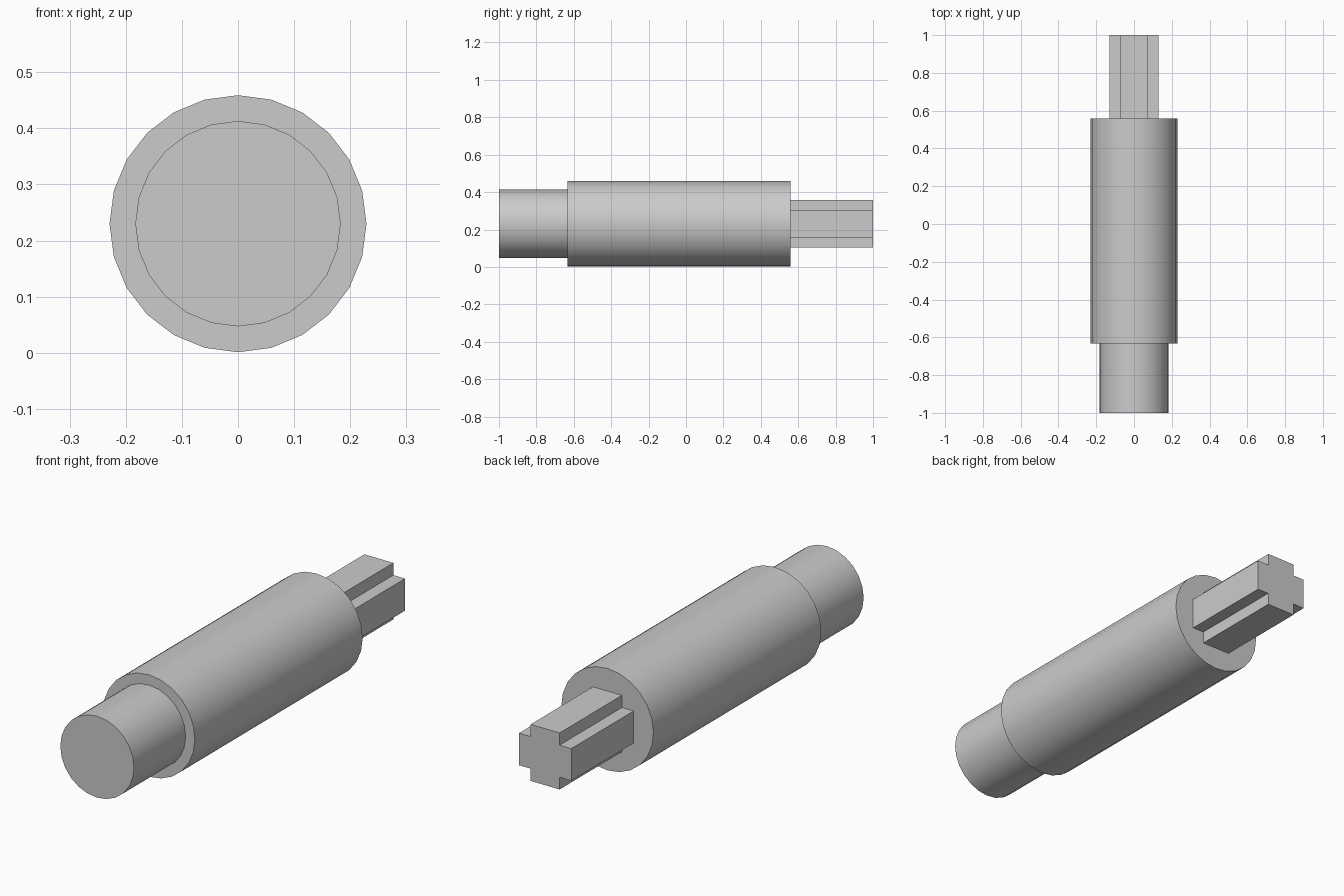
import bpy
import bmesh
import math

cube = bpy.data.objects.get("Cube")
if cube:
    bpy.data.objects.remove(cube, do_unlink=True)

AXIS_Z = 0.23

metal = bpy.data.materials.new("plain grey")
metal.use_nodes = True
metal.diffuse_color = (0.6, 0.6, 0.6, 1)
metal.node_tree.nodes["Principled BSDF"].inputs["Base Color"].default_value = (0.6, 0.6, 0.6, 1)


def circle(radius, sides=24):
    return [(radius * math.cos(math.tau * i / sides),
             radius * math.sin(math.tau * i / sides)) for i in range(sides)]


def cross(wide, tall, arm):
    """Plus-shaped outline, one quarter turned through all four."""
    return [(wide, -arm), (wide, arm), (arm, arm), (arm, tall),
            (-arm, tall), (-arm, arm), (-wide, arm), (-wide, -arm),
            (-arm, -arm), (-arm, -tall), (arm, -tall), (arm, -arm)]


def extrude_along_y(name, outline, y0, y1, smooth=False):
    bm = bmesh.new()
    face = bm.faces.new([bm.verts.new((x, y0, z + AXIS_Z)) for x, z in outline])
    # Keep the starting cap so the part is closed
    geom = bmesh.ops.extrude_face_region(bm, geom=[face], use_keep_orig=True)["geom"]
    moved = [g for g in geom if isinstance(g, bmesh.types.BMVert)]
    bmesh.ops.translate(bm, verts=moved, vec=(0, y1 - y0, 0))
    bmesh.ops.recalc_face_normals(bm, faces=bm.faces)
    mesh = bpy.data.meshes.new(name)
    bm.to_mesh(mesh)
    bm.free()
    mesh.materials.append(metal)
    obj = bpy.data.objects.new(name, mesh)
    bpy.context.collection.objects.link(obj)
    if smooth:
        bpy.ops.object.select_all(action="DESELECT")
        obj.select_set(True)
        bpy.context.view_layer.objects.active = obj
        bpy.ops.object.shade_smooth_by_angle(angle=math.radians(30))
    return obj


# Narrow front journal, thick body and splined rear end
extrude_along_y("front_journal", circle(0.183), -1.0, -0.633, smooth=True)
extrude_along_y("shaft_body", circle(0.229), -0.633, 0.558, smooth=True)
extrude_along_y("cross_drive_end", cross(0.13, 0.127, 0.072), 0.558, 1.0)
